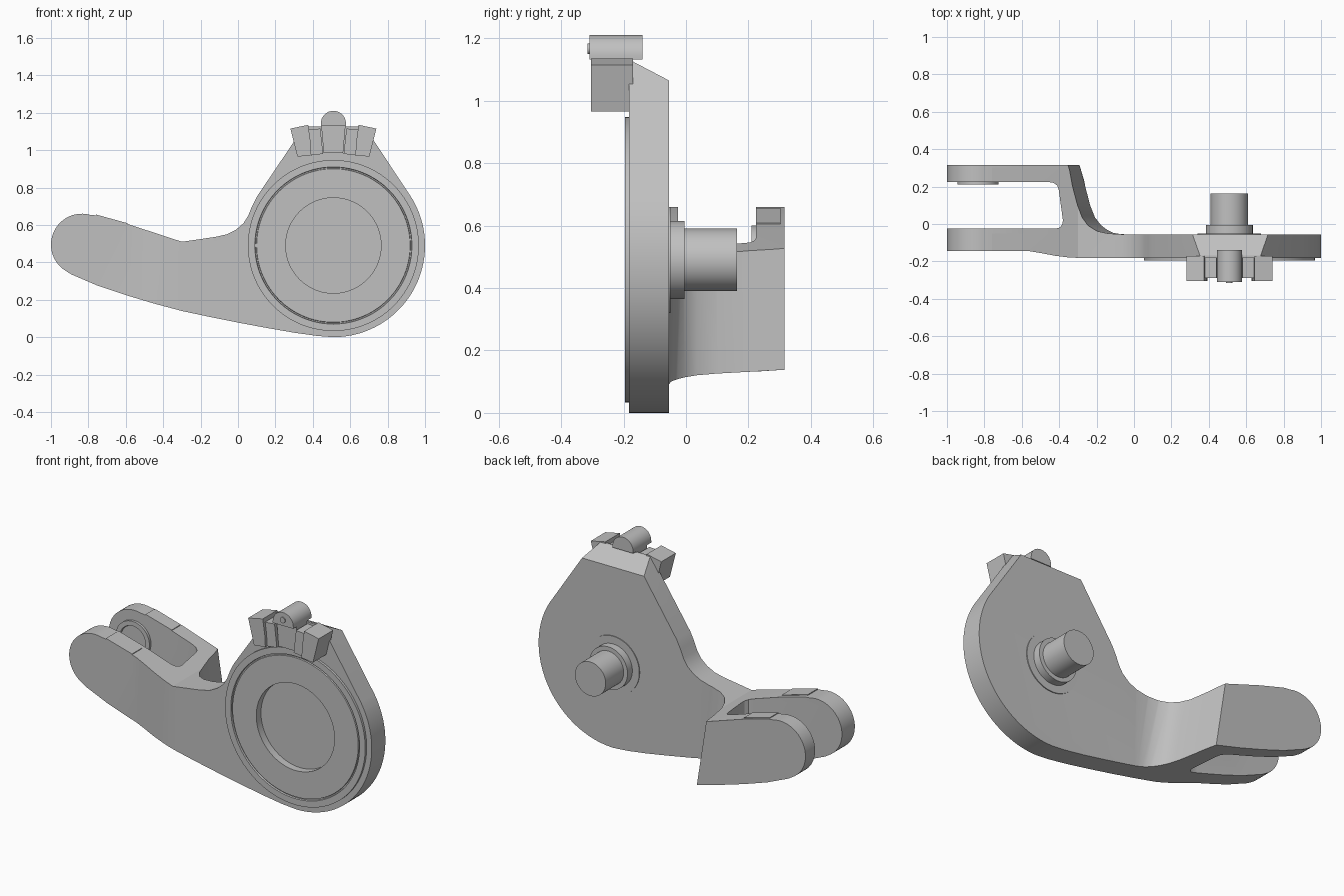
import bpy, bmesh, math

if "Cube" in bpy.data.objects:
    bpy.data.objects.remove(bpy.data.objects["Cube"])

grey = bpy.data.materials.new("plain grey")
grey.diffuse_color = (0.53, 0.53, 0.53, 1)
grey.use_nodes = True
grey.node_tree.nodes["Principled BSDF"].inputs["Base Color"].default_value = grey.diffuse_color


def make(name, bm):
    bmesh.ops.recalc_face_normals(bm, faces=bm.faces)
    me = bpy.data.meshes.new(name)
    bm.to_mesh(me)
    bm.free()
    ob = bpy.data.objects.new(name, me)
    bpy.context.collection.objects.link(ob)
    me.materials.append(grey)
    return ob


def loft(name, rings):
    """Closed solid through rings of equal point count."""
    bm = bmesh.new()
    vs = [[bm.verts.new(p) for p in r] for r in rings]
    n = len(vs[0])
    for a, b in zip(vs, vs[1:]):
        for i in range(n):
            j = (i + 1) % n
            bm.faces.new((a[i], a[j], b[j], b[i]))
    bm.faces.new(vs[0][::-1])
    bm.faces.new(vs[-1])
    return make(name, bm)


def prism(name, pts, y0, y1):
    return loft(name, [[(x, y, z) for x, z in pts] for y in (y0, y1)])


def lathe(name, cx, cz, prof, n=96):
    """Turned part about a y axis; prof is (radius, y)."""
    ang = [2 * math.pi * i / n for i in range(n)]
    return loft(name, [[(cx + r * math.cos(a), y, cz + r * math.sin(a)) for a in ang]
                       for r, y in prof])


def arc(cx, cz, r, a0, a1, n):
    return [(cx + r * math.cos(math.radians(a0 + (a1 - a0) * i / n)),
             cz + r * math.sin(math.radians(a0 + (a1 - a0) * i / n))) for i in range(n + 1)]


def boolean(ob, cutter, op):
    m = ob.modifiers.new("cut", 'BOOLEAN')
    m.object, m.operation, m.solver = cutter, op, 'EXACT'
    bpy.context.view_layer.objects.active = ob
    bpy.ops.object.modifier_apply(modifier=m.name)
    bpy.data.objects.remove(cutter)


CX, CZ = 0.51, 0.49

# Forked arm and housing: front outline crossed with plan outline
outline = arc(CX, CZ, 0.49, -90, 31, 40) + [
    (0.677, 1.125), (0.353, 1.125), (0.10, 0.75), (0.075, 0.70), (0.055, 0.65),
    (0.03, 0.61), (-0.01, 0.575), (-0.06, 0.55), (-0.12, 0.536), (-0.30, 0.51),
    (-0.59, 0.605), (-0.75, 0.65)] + arc(-0.835, 0.495, 0.165, 75, 235, 24) + [
    (-0.89, 0.335), (-0.75, 0.275), (-0.6, 0.225), (-0.45, 0.18), (-0.3, 0.14),
    (-0.15, 0.108), (0, 0.078), (0.15, 0.05), (0.3, 0.024), (0.42, 0.007)]
body = prism("forked_arm_and_housing", outline, -0.5, 0.5)

# plan points: x, y, draft (1 = wall leans back as it rises)
plan = [(-1.1, -.145, 0), (-.56, -.145, 0), (-.5, -.155, 0), (-.42, -.17, 0),
        (-.35, -.179, 0), (-.27, -.182, 0), (1.1, -.182, 0), (1.1, -.055, 0),
        (-.05, -.055, .2), (-.10, -.05, .6), (-.14, -.035, .9), (-.18, -.005, 1),
        (-.21, .035, 1), (-.235, .1, 1), (-.26, .2, 1), (-.29, .315, .9),
        (-1.1, .315, 0), (-1.1, .225, 0), (-.46, .225, 0), (-.43, .22, 0),
        (-.41, .205, 0), (-.402, .18, 0), (-.38, .02, 0), (-.383, 0, 0),
        (-.395, -.018, 0), (-.42, -.025, 0), (-1.1, -.025, 0)]
loft_z = [(-0.1, 0.04), (0.7, -0.1), (1.3, -0.1)]
boolean(body, loft("plan", [[(x + d * s, y, z) for x, y, d in plan] for z, s in loft_z]),
        'INTERSECT')
boolean(body, lathe("hole", CX, CZ, [(0.3, -0.4), (0.3, -0.145)]), 'DIFFERENCE')

# Sloped top of the housing
bm = bmesh.new()
bm.from_mesh(body.data)
res = bmesh.ops.bisect_plane(bm, geom=bm.verts[:] + bm.edges[:] + bm.faces[:],
                             plane_co=(0, -0.055, 1.065), plane_no=(0, 0.055, 0.105),
                             clear_outer=True)
bmesh.ops.holes_fill(bm, edges=[e for e in bm.edges if e.is_boundary])
bmesh.ops.recalc_face_normals(bm, faces=bm.faces)
bm.to_mesh(body.data)
bm.free()

# Front cover with groove and round recess
lathe("front_cover", CX, CZ, [(.457, -.14), (.457, -.196), (.42, -.196), (.418, -.186),
                              (.412, -.186), (.41, -.194), (.255, -.194), (.255, -.15)], 128)

# Rear axle with collar and washer
lathe("rear_axle", CX, CZ, [(.17, -.07), (.17, -.05), (.125, -.05), (.125, -.005),
                            (.10, -.005), (.10, .163)])

# Ring boss inside the rear fork prong
lathe("fork_boss", -0.835, 0.49, [(.11, .24), (.11, .21), (.083, .21), (.08, .219)], 64)

# Thin pads on top of both prongs
for name, y0, y1 in (("front_prong_pad", -.145, -.05), ("rear_prong_pad", .225, .303)):
    prism(name, [(-.76, .63), (-.59, .585), (-.59, .609), (-.76, .656)], y0, y1)

# Clamp jaws, mirrored about the housing centre
for side, s in (("left", -1), ("right", 1)):
    jaw = [(.23, 1.115), (.135, 1.135), (.122, 1.045), (.118, .973), (.192, .965)]
    prism(side + "_jaw", [(CX + s * x, z) for x, z in jaw], -.305, -.17)
    link = [(.135, 1.11), (.07, 1.115), (.055, .98), (.12, .972)]
    prism(side + "_jaw_link", [(CX + s * x, z) for x, z in link], -.288, -.17)

# Centre block, rounded pivot and pin
prism("clamp_block", [(.445, 1.135), (.458, .985), (.562, .985), (.575, 1.135)], -.275, -.17)
prism("clamp_pivot", [(.443, 1.132), (.577, 1.132)] + arc(CX, 1.143, .067, 0, 180, 32),
      -.309, -.14)
lathe("clamp_pin", CX, 1.166, [(.017, -.25), (.017, -.315)], 24)

# Smooth curved walls, keep edges sharp
for ob in bpy.data.objects:
    bpy.ops.object.select_all(action='DESELECT')
    ob.select_set(True)
    bpy.context.view_layer.objects.active = ob
    bpy.ops.object.shade_smooth_by_angle(angle=math.radians(25))
